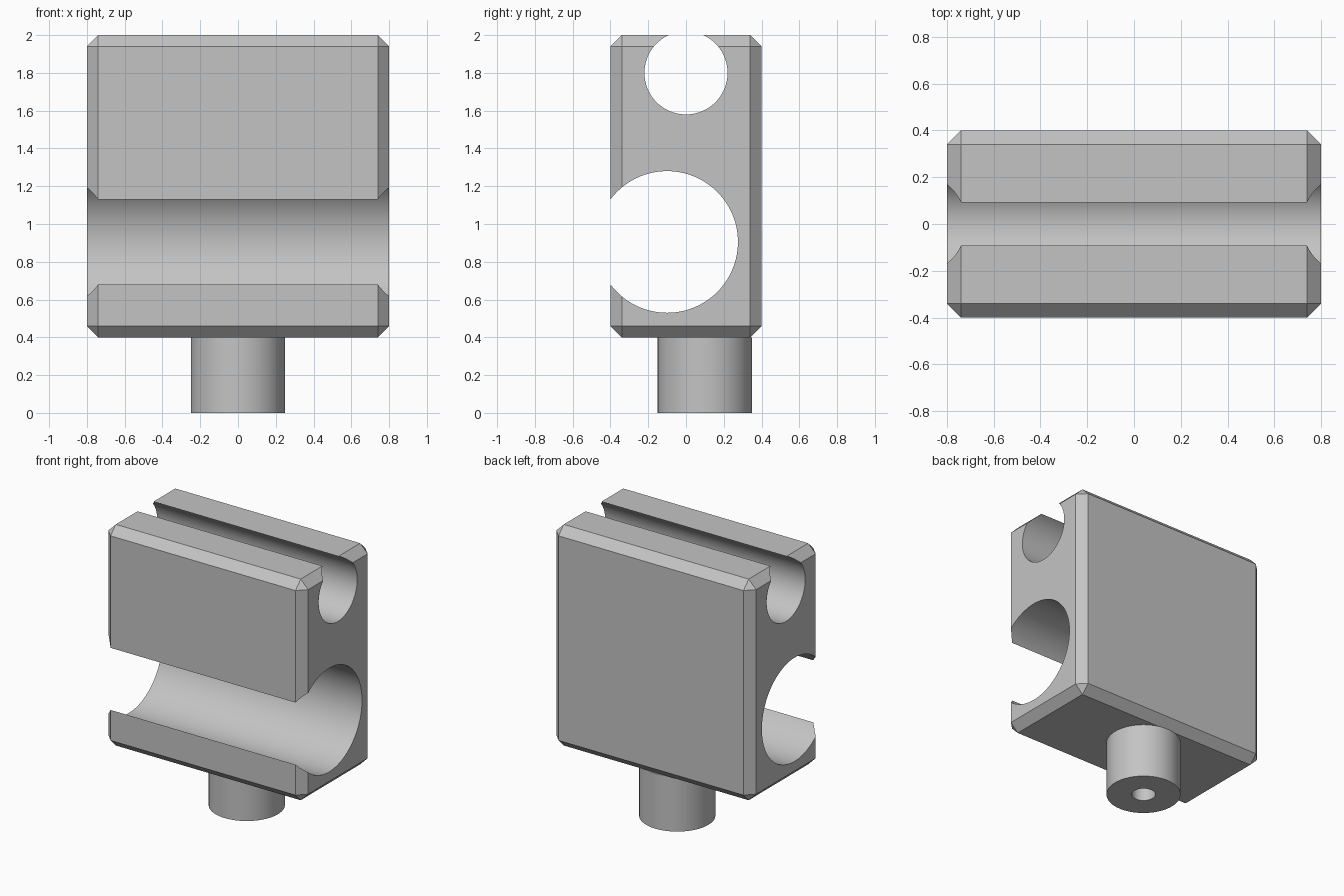
import bpy
from math import radians

# Remove the default cube only
default = bpy.data.objects.get("Cube")
if default:
    bpy.data.objects.remove(default, do_unlink=True)

# Single grey material
GREY = (0.55, 0.55, 0.55, 1)
grey = bpy.data.materials.new("plain grey")
grey.use_nodes = True
grey.diffuse_color = GREY
grey.node_tree.nodes["Principled BSDF"].inputs["Base Color"].default_value = GREY


def cylinder(name, radius, length, centre, rotation=(0, 0, 0)):
    bpy.ops.mesh.primitive_cylinder_add(
        vertices=96, radius=radius, depth=length, location=centre, rotation=rotation)
    obj = bpy.context.object
    obj.name = name
    return obj


def apply_modifier(obj, mod):
    bpy.context.view_layer.objects.active = obj
    bpy.ops.object.modifier_apply(modifier=mod.name)


def cut(obj, cutter):
    mod = obj.modifiers.new("cut", 'BOOLEAN')
    mod.operation = 'DIFFERENCE'
    mod.solver = 'EXACT'
    mod.object = cutter
    apply_modifier(obj, mod)
    bpy.data.objects.remove(cutter, do_unlink=True)


def finish(obj):
    obj.data.materials.clear()
    obj.data.materials.append(grey)
    bpy.ops.object.select_all(action='DESELECT')
    obj.select_set(True)
    bpy.context.view_layer.objects.active = obj
    bpy.ops.object.shade_smooth_by_angle(angle=radians(30))


# Chamfered block
bpy.ops.mesh.primitive_cube_add(size=1, location=(0, 0, 1.2))
block = bpy.context.object
block.name = "clamp_block"
block.scale = (1.6, 0.8, 1.6)
bpy.ops.object.transform_apply(location=False, rotation=False, scale=True)
chamfer = block.modifiers.new("chamfer", 'BEVEL')
chamfer.width = 0.06
chamfer.segments = 1
apply_modifier(block, chamfer)

# Round channels running across the block: large one at front, small one on top
for name, radius, y, z in (("front_channel", 0.375, -0.1, 0.905),
                           ("top_channel", 0.22, 0, 1.8)):
    cut(block, cylinder(name, radius, 2, (0, y, z), (0, radians(90), 0)))
finish(block)

# Mounting peg with a bored hole
peg = cylinder("mounting_peg", 0.25, 0.4, (0, 0.1, 0.2))
cut(peg, cylinder("peg_bore", 0.08, 1, (0, 0.1, 0.2)))
finish(peg)
